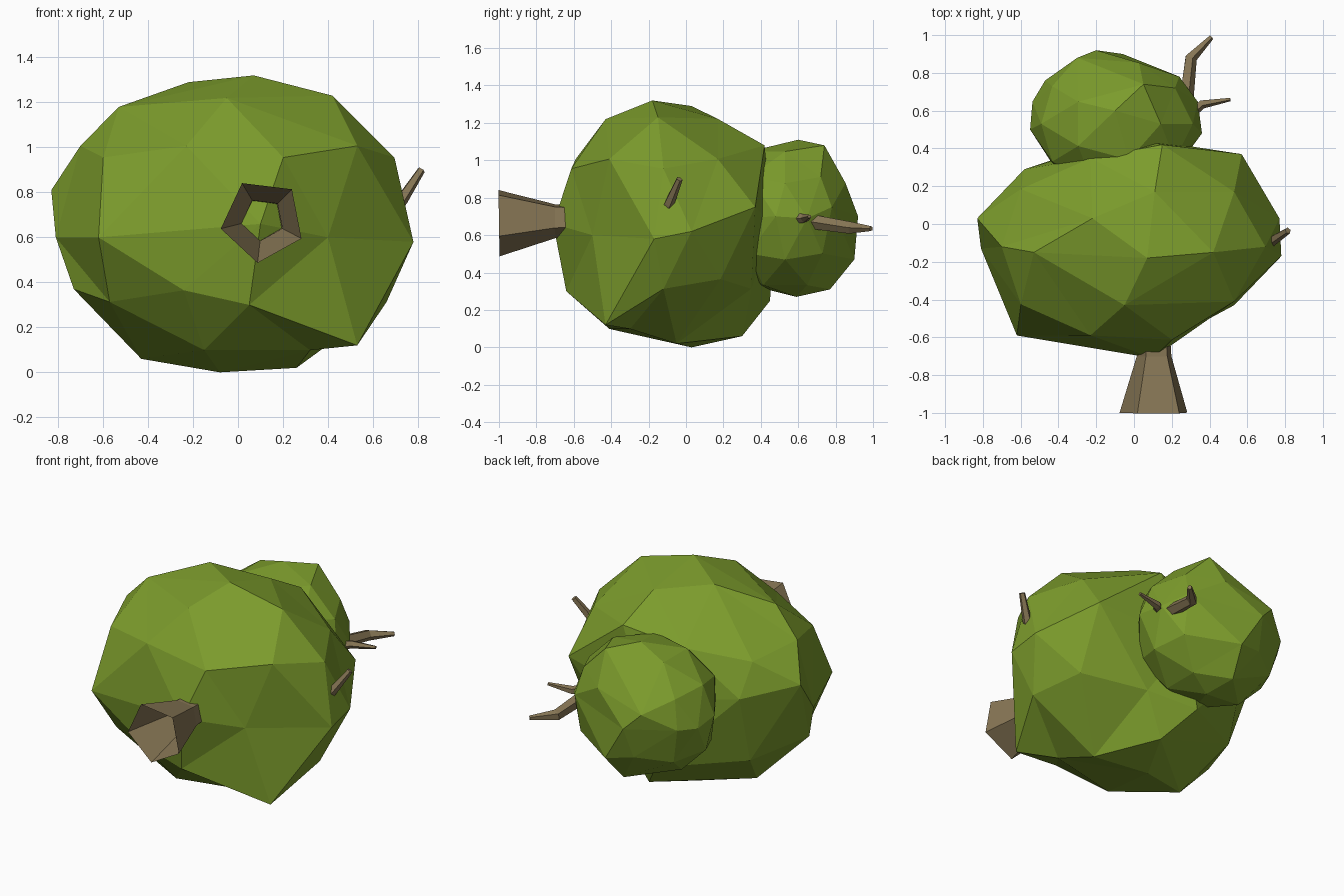
import bpy, bmesh, math
from mathutils import Vector

if "Cube" in bpy.data.objects:
    bpy.data.objects.remove(bpy.data.objects["Cube"])

def material(name, rgb):
    m = bpy.data.materials.new(name)
    m.diffuse_color = (*rgb, 1)
    m.use_nodes = True
    m.node_tree.nodes["Principled BSDF"].inputs["Base Color"].default_value = m.diffuse_color
    return m

LEAF = material("leaf_green", (0.20, 0.33, 0.025))
BARK = material("bark_brown", (0.24, 0.18, 0.09))

def finish(name, bm, mat):
    me = bpy.data.meshes.new(name)
    bmesh.ops.recalc_face_normals(bm, faces=bm.faces)
    bm.to_mesh(me)
    bm.free()
    me.materials.append(mat)
    ob = bpy.data.objects.new(name, me)
    bpy.context.collection.objects.link(ob)

def foliage(name, centre, radii, corners):
    """Faceted ellipsoid; the vertex nearest to each corner is pulled onto it."""
    bm = bmesh.new()
    bmesh.ops.create_icosphere(bm, subdivisions=2, radius=1)
    c = Vector(centre)
    for v in bm.verts:
        v.co = c + Vector(a * r for a, r in zip(v.co, radii))
    free = set(bm.verts)
    for p in map(Vector, corners):
        v = min(free, key=lambda q: ((q.co - p).length, q.index))
        v.co = p
        free.remove(v)
    finish(name, bm, LEAF)

def tube(name, path, radii, sides=5, turn=0.0, cap=True):
    """Tapered tube along a path, open at its start."""
    bm = bmesh.new()
    pts = [Vector(p) for p in path]
    rings = []
    for i, (p, r) in enumerate(zip(pts, radii)):
        d = (pts[min(i + 1, len(pts) - 1)] - pts[max(i - 1, 0)]).normalized()
        u = d.cross(Vector((0, 0, 1))).normalized()
        w = u.cross(d)
        rings.append([bm.verts.new(p + r * (u * math.cos(a) + w * math.sin(a)))
                      for a in (turn + math.tau * k / sides for k in range(sides))])
    for a, b in zip(rings, rings[1:]):
        for k in range(sides):
            n = (k + 1) % sides
            bm.faces.new((a[k], a[n], b[n], b[k]))
    if cap:
        bm.faces.new(rings[-1])
    finish(name, bm, BARK)

# Large crown
foliage("main_foliage", (-0.02, -0.12, 0.66), (0.80, 0.58, 0.66), [
    (0.07, -0.18, 1.32), (-0.22, 0.03, 1.29), (-0.53, -0.15, 1.18),
    (0.42, -0.15, 1.23), (-0.83, 0.03, 0.81), (-0.81, -0.13, 0.60),
    (0.78, -0.17, 0.58), (0.77, 0.03, 0.62), (0.57, 0.37, 0.75),
    (0.53, -0.43, 0.12), (-0.62, -0.59, 0.60), (-0.43, -0.10, 0.06),
    (-0.08, 0.03, 0.00), (0.26, -0.05, 0.02), (0.05, 0.30, 0.06),
    (0.10, -0.71, 0.66), (-0.05, -0.43, 1.22), (0.15, 0.42, 1.08),
    (0.40, -0.50, 0.60), (-0.58, 0.29, 0.75), (0.05, -0.64, 0.30),
    (-0.73, -0.20, 0.37), (-0.10, 0.45, 0.25)])

# Small crown at the tip
foliage("tip_foliage", (-0.10, 0.53, 0.69), (0.46, 0.38, 0.42), [
    (-0.20, 0.92, 0.70), (-0.06, 0.90, 0.47), (-0.10, 0.60, 1.11),
    (0.05, 0.74, 1.08), (-0.05, 0.59, 0.27), (-0.10, 0.77, 0.31),
    (-0.47, 0.76, 0.70), (-0.55, 0.50, 0.72), (0.24, 0.78, 0.75),
    (0.36, 0.48, 0.70), (-0.30, 0.88, 0.80)])

# Flared hollow trunk
tube("trunk", [(0.11, -1.0, 0.675), (0.11, -0.70, 0.68), (0.11, -0.60, 0.68)],
     [0.19, 0.097, 0.09], turn=math.radians(-97), cap=False)

# Bare branches
tube("long_branch", [(0.25, 0.45, 0.70), (0.27, 0.62, 0.68), (0.30, 0.88, 0.64), (0.41, 0.99, 0.635)],
     [0.03, 0.042, 0.034, 0.014])
tube("fork_branch", [(0.26, 0.55, 0.69), (0.36, 0.635, 0.69), (0.51, 0.66, 0.70)],
     [0.03, 0.025, 0.01])
tube("side_branch", [(0.64, -0.14, 0.66), (0.73, -0.09, 0.77), (0.815, -0.035, 0.90)],
     [0.035, 0.028, 0.018])
